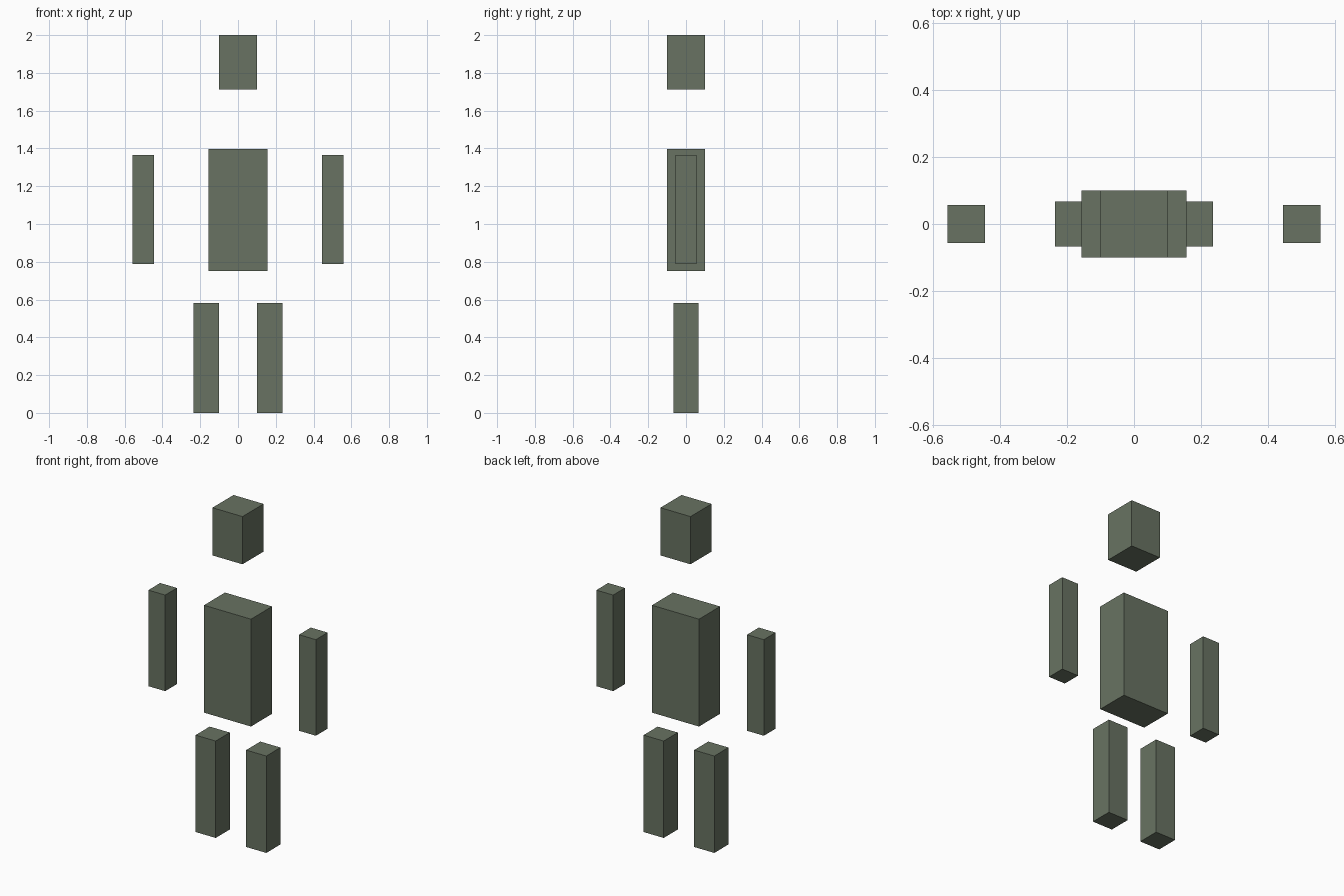
import bpy

if "Cube" in bpy.data.objects:
    bpy.data.objects.remove(bpy.data.objects["Cube"])

# Single grey-green colour
green = bpy.data.materials.new("grey_green")
green.diffuse_color = (0.138, 0.171, 0.122, 1.0)
green.use_nodes = True
green.node_tree.nodes["Principled BSDF"].inputs["Base Color"].default_value = green.diffuse_color


def block(name, x, z0, z1, width, depth):
    """Box centred on x and y = 0, spanning z0 to z1."""
    bpy.ops.mesh.primitive_cube_add(size=1, location=(x, 0, (z0 + z1) / 2))
    ob = bpy.context.object
    ob.name = name
    ob.scale = (width, depth, z1 - z0)
    bpy.ops.object.transform_apply(location=False, rotation=False, scale=True)
    ob.data.materials.append(green)
    return ob


# Head and torso
block("head", 0, 1.713, 2.0, 0.2, 0.2)
block("torso", 0, 0.752, 1.398, 0.313, 0.2)

# Paired limbs
for side, s in (("left", 1), ("right", -1)):
    block(side + "_arm", s * 0.5015, 0.787, 1.365, 0.112, 0.112)
    block(side + "_leg", s * 0.1685, 0.0, 0.583, 0.134, 0.134)
